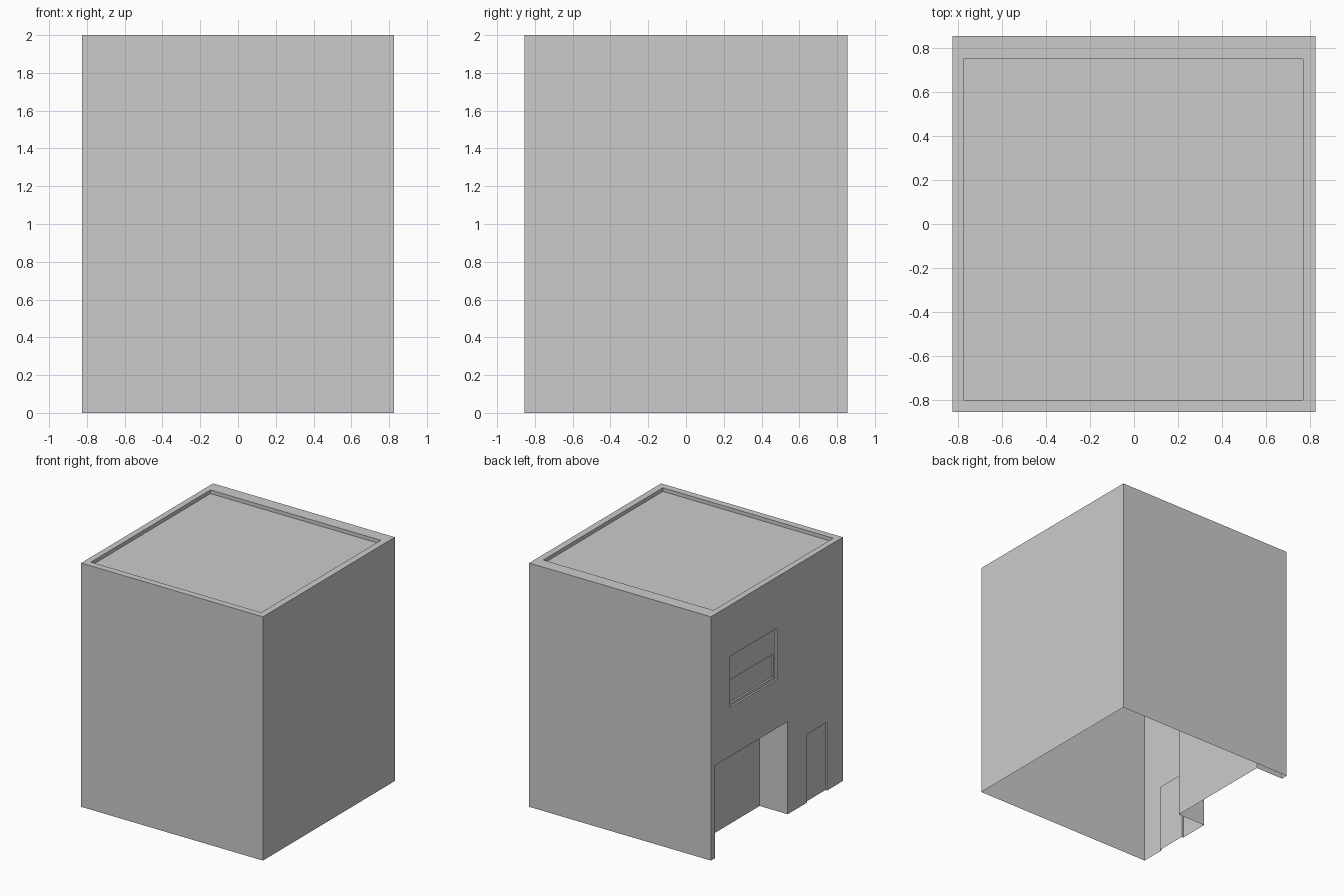
import bpy, bmesh

if "Cube" in bpy.data.objects:
    bpy.data.objects.remove(bpy.data.objects["Cube"])

HX, HY, H = 0.825, 0.855, 2.0


def box(name, x, y, z):
    """Box from (min, max) ranges on each axis."""
    bm = bmesh.new()
    bmesh.ops.create_cube(bm, size=1)
    for v in bm.verts:
        for i, r in enumerate((x, y, z)):
            v.co[i] = r[0] if v.co[i] < 0 else r[1]
    mesh = bpy.data.meshes.new(name)
    bm.to_mesh(mesh)
    bm.free()
    ob = bpy.data.objects.new(name, mesh)
    bpy.context.collection.objects.link(ob)
    return ob


def carve(target, x, y, z):
    """Cut a box-shaped recess and remove the cutter."""
    cutter = box("cutter", x, y, z)
    cutter.hide_render = True
    mod = target.modifiers.new("recess", 'BOOLEAN')
    mod.operation, mod.solver, mod.object = 'DIFFERENCE', 'EXACT', cutter
    bpy.context.view_layer.objects.active = target
    bpy.ops.object.modifier_apply(modifier=mod.name)
    bpy.data.objects.remove(cutter)


def recess(depth):
    """x range of a recess going into the left wall."""
    return (-HX - 0.2, -HX + depth)


building = box("building_shell", (-HX, HX), (-HY, HY), (0, H))

# Sunken roof behind the parapet
carve(building, (-0.775, 0.77), (-0.80, 0.75), (H - 0.03, H + 0.2))
# Garage bay and door, both down to the ground
carve(building, recess(0.255), (-0.14, 0.80), (-0.2, 0.76))
carve(building, recess(0.015), (-0.65, -0.39), (-0.2, 0.56))
# Window: upper sash sits in front of the lower sash
carve(building, recess(0.015), (0.0, 0.61), (1.16, 1.58))
carve(building, recess(0.03), (0.02, 0.61), (1.18, 1.375))

# The shell is open underneath
bm = bmesh.new()
bm.from_mesh(building.data)
floor = [f for f in bm.faces if all(abs(v.co.z) < 1e-4 for v in f.verts)]
bmesh.ops.delete(bm, geom=floor, context='FACES')
bm.to_mesh(building.data)
bm.free()
